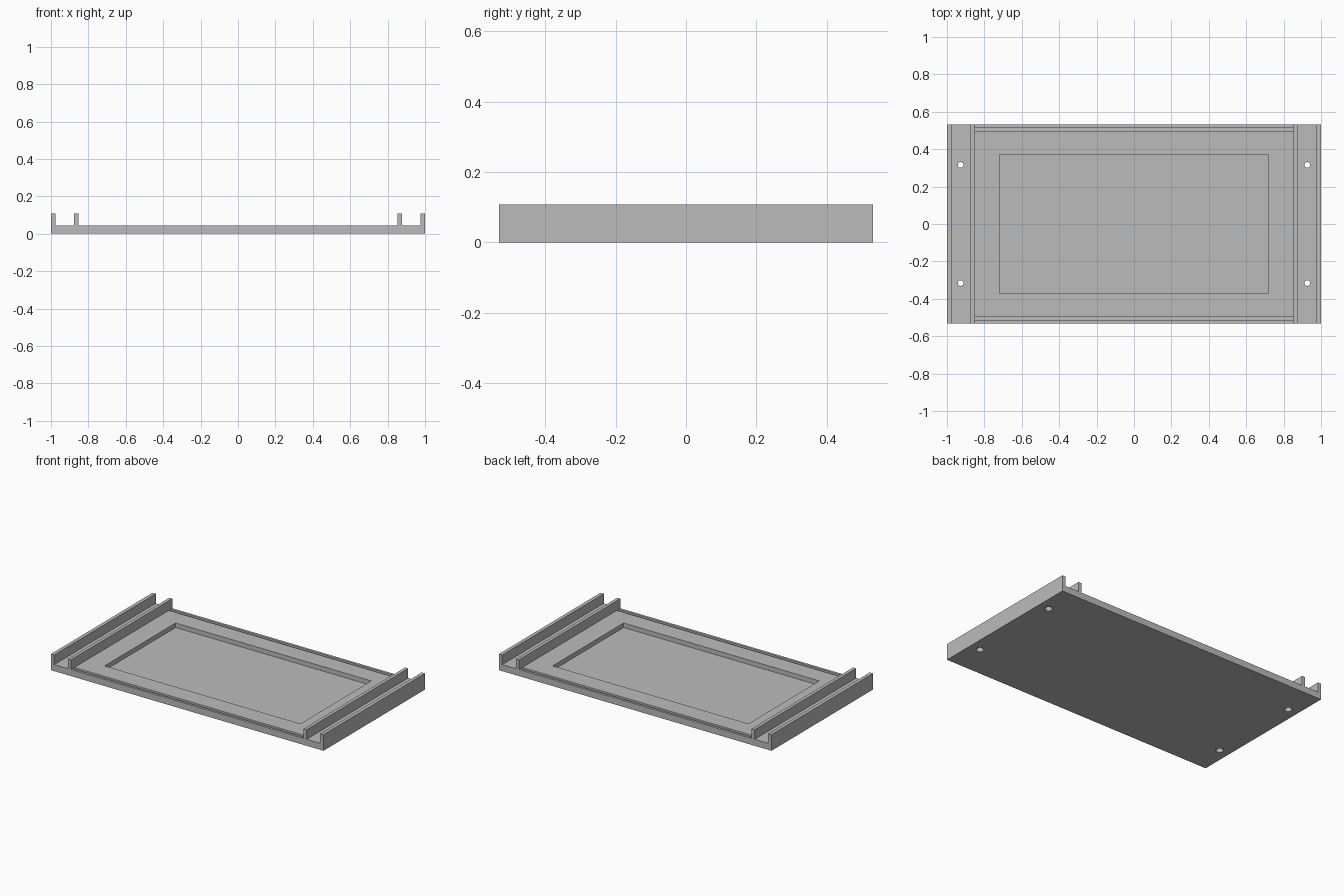
import bpy
import bmesh
from mathutils import Matrix, Vector

if "Cube" in bpy.data.objects:
    bpy.data.objects.remove(bpy.data.objects["Cube"], do_unlink=True)

HALF_DEPTH = 0.532
FLOOR = 0.043      # plate thickness
RIB_TOP = 0.107

grey = bpy.data.materials.new("plain grey")
grey.use_nodes = True
colour = (0.5, 0.5, 0.5, 1.0)
grey.diffuse_color = colour
grey.node_tree.nodes["Principled BSDF"].inputs["Base Color"].default_value = colour


def make_object(name, bm):
    bmesh.ops.recalc_face_normals(bm, faces=bm.faces)
    mesh = bpy.data.meshes.new(name)
    bm.to_mesh(mesh)
    bm.free()
    mesh.materials.append(grey)
    obj = bpy.data.objects.new(name, mesh)
    bpy.context.collection.objects.link(obj)
    return obj


def box(name, low, high):
    low, high = Vector(low), Vector(high)
    bm = bmesh.new()
    bmesh.ops.create_cube(bm, size=1, matrix=Matrix.Translation((low + high) / 2)
                          @ Matrix.Diagonal((high - low).to_4d()))
    return make_object(name, bm)


def cone(name, x, y, z0, z1, r0, r1):
    bm = bmesh.new()
    bmesh.ops.create_cone(bm, cap_ends=True, segments=32, radius1=r0, radius2=r1,
                          depth=z1 - z0,
                          matrix=Matrix.Translation((x, y, (z0 + z1) / 2)))
    return make_object(name, bm)


def cut(body, cutter):
    cutter.hide_render = True
    mod = body.modifiers.new("cut", 'BOOLEAN')
    mod.operation = 'DIFFERENCE'
    mod.solver = 'EXACT'
    mod.object = cutter
    bpy.context.view_layer.objects.active = body
    bpy.ops.object.modifier_apply(modifier=mod.name)
    bpy.data.objects.remove(cutter, do_unlink=True)


# Base plate with a pair of ribs at each end: half profile, mirrored, extruded
half = [(1.0, 0), (1.0, RIB_TOP), (0.976, RIB_TOP), (0.976, FLOOR),
        (0.876, FLOOR), (0.876, RIB_TOP), (0.854, RIB_TOP), (0.854, FLOOR)]
profile = half + [(-x, z) for x, z in reversed(half)]
bm = bmesh.new()
face = bm.faces.new([bm.verts.new((x, -HALF_DEPTH, z)) for x, z in profile])
extruded = bmesh.ops.extrude_face_region(bm, geom=[face])["geom"]
bmesh.ops.translate(bm, vec=(0, 2 * HALF_DEPTH, 0),
                    verts=[v for v in extruded if isinstance(v, bmesh.types.BMVert)])
plate = make_object("ribbed_base_plate", bm)

# Shallow rectangular recess in the middle
cut(plate, box("recess_cutter", (-0.718, -0.372, 0.013), (0.718, 0.372, 0.08)))

# Narrow grooves along the front and back edges, between the inner ribs
for side in (-1, 1):
    y0, y1 = sorted((side * 0.495, side * 0.516))
    cut(plate, box("groove_cutter", (-0.854, y0, 0.022), (0.854, y1, 0.08)))

# Countersunk screw holes in the end channels
for x in (-0.927, 0.927):
    for y in (-0.316, 0.316):
        cut(plate, cone("hole_cutter", x, y, -0.02, 0.06, 0.015, 0.015))
        cut(plate, cone("countersink_cutter", x, y, -0.01, 0.02, 0.029, 0.0145))

bpy.ops.object.select_all(action='DESELECT')
plate.select_set(True)
bpy.context.view_layer.objects.active = plate
bpy.ops.object.shade_smooth_by_angle()
